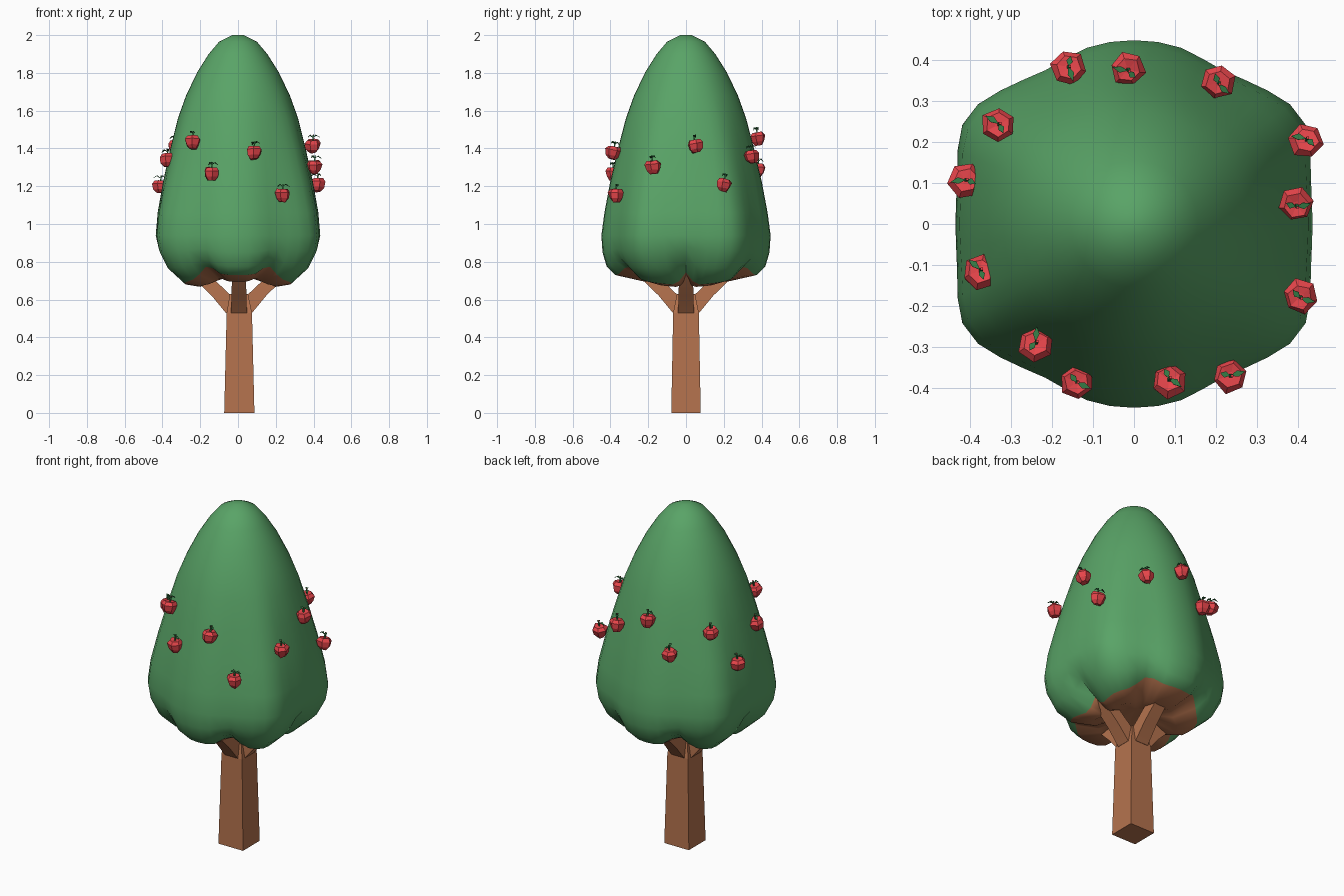
import bpy, bmesh, math, random
from mathutils import Vector, Matrix

if "Cube" in bpy.data.objects:
    bpy.data.objects.remove(bpy.data.objects["Cube"])

random.seed(4)


def material(name, rgb):
    m = bpy.data.materials.new(name)
    m.diffuse_color = (*rgb, 1)
    m.use_nodes = True
    m.node_tree.nodes["Principled BSDF"].inputs["Base Color"].default_value = m.diffuse_color
    return m


GREEN = material("foliage green", (0.10, 0.37, 0.135))
BROWN = material("bark brown", (0.46, 0.17, 0.075))
RED = material("apple red", (0.80, 0.06, 0.07))
LEAF = material("leaf dark green", (0.035, 0.20, 0.06))


def finish(bm, name, mats, smooth=None):
    bmesh.ops.recalc_face_normals(bm, faces=bm.faces)
    me = bpy.data.meshes.new(name)
    bm.to_mesh(me)
    bm.free()
    for m in mats:
        me.materials.append(m)
    ob = bpy.data.objects.new(name, me)
    bpy.context.collection.objects.link(ob)
    if smooth:
        bpy.ops.object.select_all(action='DESELECT')
        bpy.context.view_layer.objects.active = ob
        ob.select_set(True)
        bpy.ops.object.shade_smooth_by_angle(angle=math.radians(smooth))
    return ob


def loft(bm, rings, cap=True):
    """Skin closed rings of points; returns faces grouped per band."""
    vs = [[bm.verts.new(p) for p in ring] for ring in rings]
    n = len(vs[0])
    bands = [[bm.faces.new((a[i], a[(i + 1) % n], b[(i + 1) % n], b[i]))
              for i in range(n)] for a, b in zip(vs, vs[1:])]
    if cap:
        bm.faces.new(vs[0])
        bm.faces.new(vs[-1])
    return bands


def bump(a, centre, width):
    d = (a - centre + 180) % 360 - 180
    return math.exp(-(d / width) ** 2)


# Canopy: (side radius, side z, front radius, front z) from tip to underside
PROFILE = [
    (.03, 2.0, .03, 2.0), (.10, 1.965, .10, 1.965), (.155, 1.9, .155, 1.9),
    (.215, 1.805, .215, 1.805), (.275, 1.68, .275, 1.68), (.318, 1.56, .318, 1.56),
    (.358, 1.4, .36, 1.4), (.397, 1.22, .402, 1.22), (.425, 1.06, .432, 1.06),
    (.435, .94, .448, .94), (.42, .86, .442, .85), (.37, .765, .42, .775),
    (.27, .675, .375, .73), (.20, .665, .22, .695), (.10, .72, .10, .72),
]
SEG = 48
rings = []
for k, (rs, zs, rf, zf) in enumerate(PROFILE):
    low = min(1, max(0, (1.75 - zs) / 0.75))            # lobes fade in downwards
    rim = {10: .3, 11: .75, 12: 1, 13: .4}.get(k, 0)    # scallops along the rim
    ring = []
    for i in range(SEG):
        a = 360 * i / SEG
        t = math.radians(a)
        w = math.sin(t) ** 2
        r, z = rs + (rf - rs) * w, zs + (zf - zs) * w
        corner = sum(bump(a, c, 14) for c in (32, 148, 212, 328))
        dip = sum(bump(a, c, 10) for c in (62, 118, 242, 298))
        side = bump(a, 0, 7) + bump(a, 180, 7)
        r *= 1 + low * (0.105 * corner - 0.03 * dip)
        z += rim * (0.06 * dip + 0.07 * side)
        ring.append((r * math.cos(t), r * math.sin(t), z))
    rings.append(ring)
bm = bmesh.new()
bands = loft(bm, rings)
for band in bands[12:]:
    for f in band:
        f.material_index = 1
bm.faces.ensure_lookup_table()
bm.faces[-1].material_index = 1
finish(bm, "canopy", [GREEN, BROWN], 50)


def square(cx, cy, z, hx, hy):
    return [(cx + sx * hx, cy + sy * hy, z)
            for sx, sy in ((-1, -1), (1, -1), (1, 1), (-1, 1))]


# Trunk: tapered square post
bm = bmesh.new()
loft(bm, [square(.007, 0, 0, .08, .078), square(.007, 0, .53, .067, .068),
          square(.005, 0, .63, .048, .048)])
finish(bm, "trunk", [BROWN])

# Branches: four square limbs leaning outwards into the canopy
for q in range(4):
    bm = bmesh.new()
    loft(bm, [square(.034, 0, .53, .036, .042), square(.092, 0, .62, .052, .040),
              square(.175, 0, .70, .050, .037), square(.24, 0, .77, .035, .034)])
    bmesh.ops.rotate(bm, verts=bm.verts, matrix=Matrix.Rotation(q * math.pi / 2, 3, 'Z'))
    bmesh.ops.translate(bm, verts=bm.verts, vec=(.005, 0, 0))
    finish(bm, f"branch_{q + 1}", [BROWN], 35)

# Apples: faceted fruit with stem and two leaves
APPLES = [
    (-.24, -.295, 1.435), (-.14, -.385, 1.27), (.085, -.385, 1.38), (.235, -.37, 1.155),
    (.395, .05, 1.415), (.405, -.175, 1.305), (.42, .2, 1.21), (.205, .35, 1.36),
    (-.015, .38, 1.455), (-.16, .38, 1.29), (-.33, .24, 1.41), (-.41, .105, 1.2),
    (-.375, -.12, 1.34),
]
FRUIT = [(.020, -.038), (.036, -.018), (.043, .012), (.030, .030), (.010, .027)]


def leaf(bm, yaw, length):
    d = Vector((math.cos(yaw), math.sin(yaw), 0))
    s = Vector((-d.y, d.x, 0)) * .008
    base, up = Vector((0, 0, .045)), Vector((0, 0, .012))
    mid = base + d * length * .5 + up
    pts = [base, mid + s, base + d * length, mid - s]
    top = [bm.verts.new(p) for p in pts]
    bottom = [bm.verts.new(p - Vector((0, 0, .003))) for p in pts]
    faces = [bm.faces.new(top), bm.faces.new(bottom[::-1])]
    faces += [bm.faces.new((top[i], bottom[i], bottom[(i + 1) % 4], top[(i + 1) % 4]))
              for i in range(4)]
    return faces


for n, pos in enumerate(APPLES):
    bm = bmesh.new()
    yaw = random.uniform(0, 6.28)
    loft(bm, [[(r * math.cos(yaw + j * math.tau / 6), r * math.sin(yaw + j * math.tau / 6), z)
               for j in range(6)] for r, z in FRUIT])
    for v in bm.verts:
        v.co *= random.uniform(.92, 1.08)
    green = sum(loft(bm, [square(0, 0, .018, .004, .004), square(.004, 0, .058, .003, .003)]), [])
    green += leaf(bm, yaw, .038) + leaf(bm, yaw + 2.6, .026)
    for f in green:
        f.material_index = 1
    tilt = Matrix.Rotation(random.uniform(-.2, .2), 3, 'X')
    bmesh.ops.rotate(bm, verts=bm.verts, matrix=tilt)
    bmesh.ops.translate(bm, verts=bm.verts, vec=pos)
    finish(bm, f"apple_{n + 1}", [RED, LEAF])
